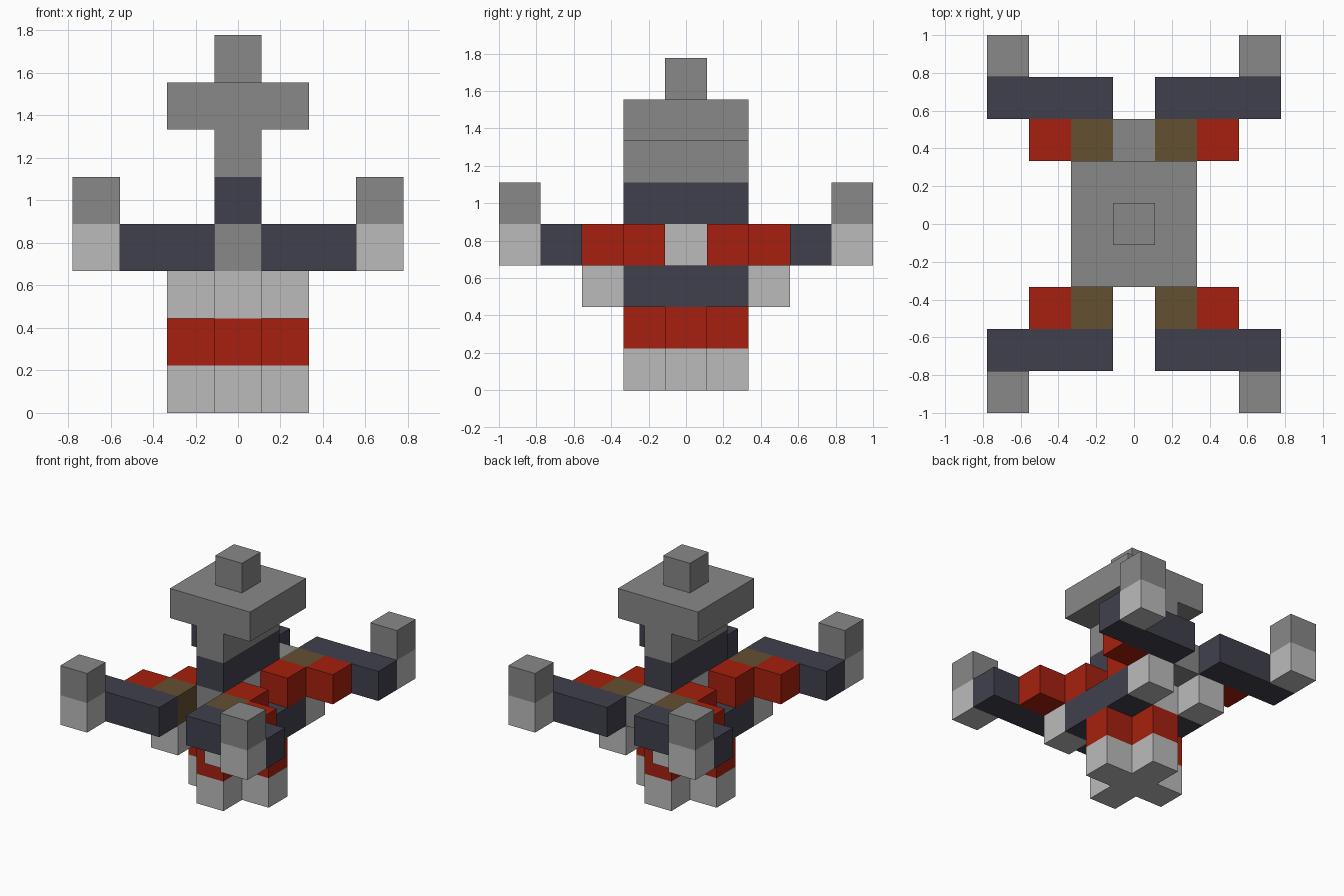
import bpy
import bmesh
from itertools import product
from mathutils import Vector

if "Cube" in bpy.data.objects:
    bpy.data.objects.remove(bpy.data.objects["Cube"], do_unlink=True)

U = 2 / 9  # edge of one block


def material(name, rgb):
    mat = bpy.data.materials.new(name)
    mat.use_nodes = True
    mat.diffuse_color = (*rgb, 1)
    mat.node_tree.nodes["Principled BSDF"].inputs["Base Color"].default_value = (*rgb, 1)
    return mat


LIGHT = material("light_grey", (0.50, 0.50, 0.50))
GREY = material("mid_grey", (0.246, 0.246, 0.246))
RED = material("red", (0.381, 0.0144, 0.0044))
DARK = material("dark_slate", (0.051, 0.051, 0.074))
BROWN = material("brown", (0.127, 0.08, 0.032))


def add_object(name, bm, mat):
    bmesh.ops.recalc_face_normals(bm, faces=bm.faces)
    mesh = bpy.data.meshes.new(name)
    bm.to_mesh(mesh)
    bm.free()
    mesh.materials.append(mat)
    obj = bpy.data.objects.new(name, mesh)
    bpy.context.collection.objects.link(obj)


def box(name, center, size, mat):
    """Box in block units; center z is the height of its underside."""
    bm = bmesh.new()
    bmesh.ops.create_cube(bm, size=1)
    x, y, z = center
    for v in bm.verts:
        v.co = Vector((x + v.co.x * size[0], y + v.co.y * size[1],
                       z + (v.co.z + 0.5) * size[2])) * U
    add_object(name, bm, mat)


def plus_prism(name, z, mat):
    """Plus-shaped column one block high."""
    corner = [(1.5, -0.5), (1.5, 0.5), (0.5, 0.5)]
    outline = []
    for _ in range(4):
        outline += corner
        corner = [(-y, x) for x, y in corner]
    bm = bmesh.new()
    base = bm.faces.new([bm.verts.new((x * U, y * U, z * U)) for x, y in outline])
    top = bmesh.ops.extrude_face_region(bm, geom=[base], use_keep_orig=True)
    verts = [g for g in top["geom"] if isinstance(g, bmesh.types.BMVert)]
    bmesh.ops.translate(bm, verts=verts, vec=(0, 0, U))
    add_object(name, bm, mat)


# Base column
plus_prism("base_foot", 0, LIGHT)
plus_prism("base_band", 1, RED)

# Hull: light core between two dark rails
box("hull_core", (0, 0, 2), (1, 3, 1), LIGHT)
for side, sx in (("left", 1), ("right", -1)):
    box(f"{side}_hull_rail", (sx, 0, 2), (1, 3, 1), DARK)

# Deck along the centre line, with the tail block at the back
box("deck_front", (0, -1, 3), (1, 1, 1), GREY)
box("deck_middle", (0, 0, 3), (1, 1, 1), LIGHT)
box("deck_back", (0, 1.5, 3), (1, 2, 1), GREY)

# Four mirrored limbs
for (side, sx), (end, sy) in product((("left", 1), ("right", -1)),
                                     (("front", -1), ("back", 1))):
    tag = f"{end}_{side}"
    box(f"{tag}_rail_tip", (sx, 2 * sy, 2), (1, 1, 1), LIGHT)
    box(f"{tag}_inner_joint", (sx, sy, 3), (1, 1, 1), RED)
    box(f"{tag}_shoulder", (sx, 2 * sy, 3), (1, 1, 1), BROWN)
    box(f"{tag}_outer_joint", (2 * sx, 2 * sy, 3), (1, 1, 1), RED)
    box(f"{tag}_arm", (2 * sx, 3 * sy, 3), (3, 1, 1), DARK)
    box(f"{tag}_post_base", (3 * sx, 4 * sy, 3), (1, 1, 1), LIGHT)
    box(f"{tag}_post_top", (3 * sx, 4 * sy, 4), (1, 1, 1), GREY)

# Neck and head
box("neck_lower", (0, 0, 4), (1, 3, 1), DARK)
box("neck_upper", (0, 0, 5), (1, 3, 1), GREY)
box("head_slab", (0, 0, 6), (3, 3, 1), GREY)
box("head_knob", (0, 0, 7), (1, 1, 1), GREY)
